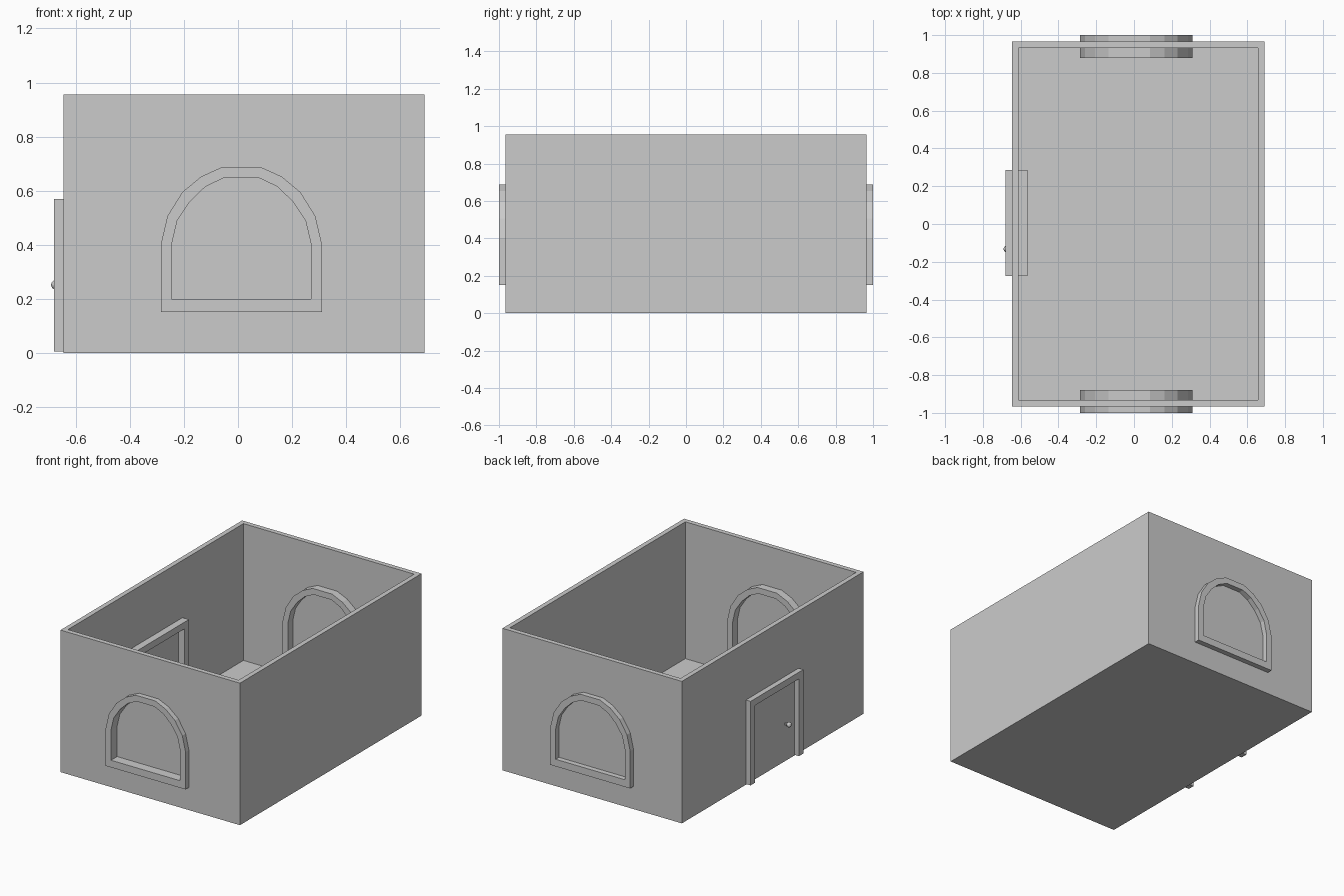
import bpy, bmesh
from mathutils import Vector, Matrix

if "Cube" in bpy.data.objects:
    bpy.data.objects.remove(bpy.data.objects["Cube"])

CX = 0.0125  # window centre in x


def finish(name, bm):
    bmesh.ops.recalc_face_normals(bm, faces=bm.faces)
    me = bpy.data.meshes.new(name)
    bm.to_mesh(me)
    bm.free()
    ob = bpy.data.objects.new(name, me)
    bpy.context.collection.objects.link(ob)
    return ob


def add_box(bm, lo, hi):
    lo, hi = Vector(lo), Vector(hi)
    m = Matrix.Translation((lo + hi) / 2) @ Matrix.Diagonal((*(hi - lo), 1))
    return bmesh.ops.create_cube(bm, size=1, matrix=m)["verts"]


def arch(half, bottom):
    """Closed arch outline (x, z), mirrored from its right half."""
    right = [(half[0][0], bottom)] + half
    return [(CX + x, z) for x, z in right] + [(CX - x, z) for x, z in reversed(right)]


outer = arch([(.2975, .403), (.273, .507), (.218, .595), (.148, .653), (.072, .687)], .152)
inner = arch([(.2575, .403), (.237, .490), (.190, .560), (.133, .615), (.066, .647)], .20)

# open-topped room: inset the top, then sink it to the floor
bm = bmesh.new()
add_box(bm, (-.645, -.965, 0), (.69, .965, .955))
bm.faces.ensure_lookup_table()
top = max(bm.faces, key=lambda f: f.calc_center_median().z)
bmesh.ops.inset_individual(bm, faces=[top], thickness=.046)
sunk = bmesh.ops.extrude_discrete_faces(bm, faces=[top])["faces"][0]
for v in sunk.verts:
    v.co.z = .035
room = finish("room_walls", bm)

# recess of the front window
bm = bmesh.new()
a = [bm.verts.new((x, -1.05, z)) for x, z in inner]
f = bm.faces.new(a)
ext = bmesh.ops.extrude_face_region(bm, geom=[f])["geom"]
for v in ext:
    if isinstance(v, bmesh.types.BMVert):
        v.co.y = -.935
cutter = finish("window_cutter", bm)
cutter.hide_render = True
cutter.hide_viewport = True
mod = room.modifiers.new("window_recess", "BOOLEAN")
mod.operation = "DIFFERENCE"
mod.solver = "EXACT"
mod.object = cutter

# arched window frames, standing proud on both sides of the end walls
for name, s in (("front_window_frame", -1), ("back_window_frame", 1)):
    bm = bmesh.new()
    rings = [[bm.verts.new((x, s * y, z)) for x, z in loop]
             for loop, y in ((outer, 1), (outer, .88), (inner, .88), (inner, 1))]
    n = len(outer)
    for k in range(4):
        p, q = rings[k], rings[(k + 1) % 4]
        for i in range(n):
            j = (i + 1) % n
            bm.faces.new((p[i], p[j], q[j], q[i]))
    finish(name, bm)

# door frame: an upside-down U swept through the left wall
bm = bmesh.new()
y0, y1, zt, w = -.275, .285, .57, .045
path = [(y0, .005), (y0, zt), (y1, zt), (y1, .005),
        (y1 - w, .005), (y1 - w, zt - w), (y0 + w, zt - w), (y0 + w, .005)]
face = bm.faces.new([bm.verts.new((-.68, y, z)) for y, z in path])
ext = bmesh.ops.extrude_face_region(bm, geom=[face])["geom"]
bmesh.ops.translate(bm, vec=(.115, 0, 0),
                    verts=[v for v in ext if isinstance(v, bmesh.types.BMVert)])
finish("door_frame", bm)

# door knob with short stem
bm = bmesh.new()
bmesh.ops.create_uvsphere(bm, u_segments=12, v_segments=8, radius=.017,
                          matrix=Matrix.Translation((-.674, -.132, .252)))
add_box(bm, (-.67, -.138, .246), (-.64, -.126, .258))
finish("door_knob", bm)
